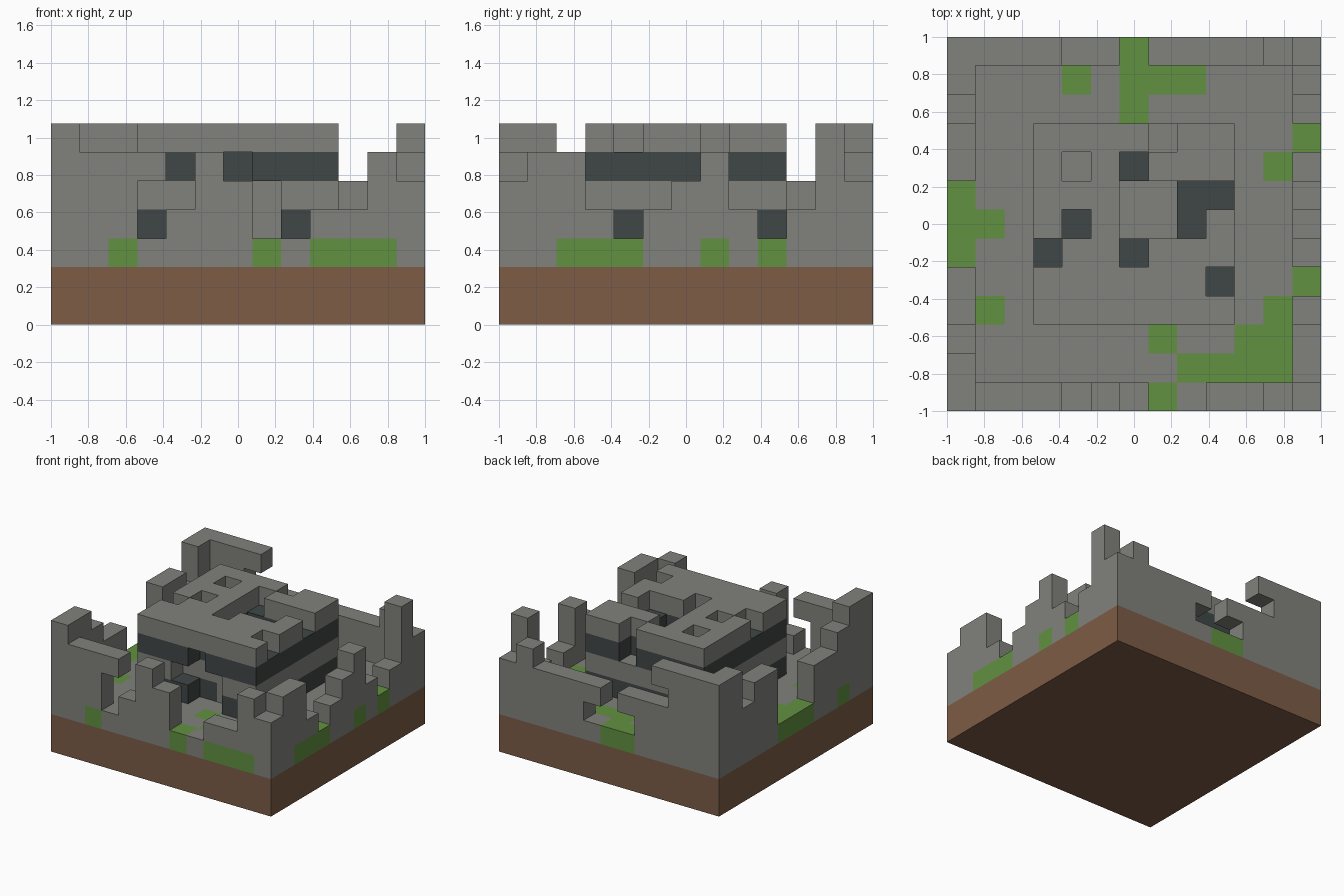
import bpy, bmesh
from mathutils import Vector

if "Cube" in bpy.data.objects:
    bpy.data.objects.remove(bpy.data.objects["Cube"], do_unlink=True)

N = 13            # blocks along each side
U = 2 / N         # block size


def material(name, rgb):
    m = bpy.data.materials.new(name)
    m.use_nodes = True
    col = (*rgb, 1)
    m.diffuse_color = col
    m.node_tree.nodes["Principled BSDF"].inputs["Base Color"].default_value = col
    return m


STONE = material("grey stone", (0.22, 0.22, 0.205))
SOIL = material("brown soil", (0.205, 0.107, 0.061))
GRASS = material("green grass", (0.122, 0.283, 0.053))
DARK = material("dark slate", (0.051, 0.061, 0.061))

# Outward axis, then two in-plane axes in counter-clockwise order
AXES = [(Vector(a), Vector(b), Vector(c)) for a, b, c in (
    ((1, 0, 0), (0, 1, 0), (0, 0, 1)),
    ((0, 1, 0), (0, 0, 1), (1, 0, 0)),
    ((0, 0, 1), (1, 0, 0), (0, 1, 0)))]


def build(name, cells, mat, solid):
    """Turn grid cells into one mesh, keeping only exposed faces."""
    bm = bmesh.new()
    for cell in sorted(cells):
        centre = Vector(cell) + Vector((0.5, 0.5, 0.5))
        for n, u, v in AXES:
            for s in (1, -1):
                near = tuple(int(round(k)) for k in Vector(cell) + n * s)
                if near in solid:
                    continue
                ring = [(-1, -1), (1, -1), (1, 1), (-1, 1)][::s]
                bm.faces.new([bm.verts.new(
                    (centre + (n * s + u * p + v * q) / 2) * U - Vector((1, 1, 0)))
                    for p, q in ring])
    bmesh.ops.remove_doubles(bm, verts=bm.verts, dist=U / 100)
    bmesh.ops.dissolve_limit(bm, angle_limit=0.01, verts=bm.verts, edges=bm.edges)
    mesh = bpy.data.meshes.new(name)
    bm.to_mesh(mesh)
    bm.free()
    mesh.materials.append(mat)
    bpy.context.collection.objects.link(bpy.data.objects.new(name, mesh))


# Soil base, two blocks deep
soil = {(i, j, k) for i in range(N) for j in range(N) for k in range(2)}

# Ground layer: rows from back to front, g = grass
GROUND = """
.....gg......
....g.ggg....
......g......
............g
...........g.
g...........g
gg...........
g............
............g
.g.........gg
g......g..ggg
........gggg.
..g....g.ggg.
""".split()
grass, paving = set(), set()
for r, row in enumerate(GROUND):
    for i, ch in enumerate(row):
        (grass if ch == "g" else paving).add((i, N - 1 - r, 2))

# Ruined curtain wall: total height of each column along each side
wall = set()
SIDES = {
    "7666465334465": lambda t: (t, 0),
    "7775533355565": lambda t: (t, N - 1),
    "7765533366577": lambda t: (0, t),
    "5664345643475": lambda t: (N - 1, t),
}
for heights, place in SIDES.items():
    for t, h in enumerate(heights):
        wall |= {(*place(t), k) for k in range(3, int(h))}

# Gaps under overhanging blocks, and the overhangs themselves
wall -= {(3, 0, 3), (3, 0, 4)}
wall |= {(3, N - 1, 6), (5, N - 1, 4)}
wall -= {(7, N - 1, 3)}
wall = wall | {(7, N - 1, 4)}

# Central keep, bottom layer to roof; s = stone, d = slate
KEEP = [
    "ddddddd ddddddd ddddddd ddddddd ddddddd ddddsdd ddd..dd",
    "sssssss sssssss sssssss sssssss sssssss sssssss ss...ss",
    "dddd.dd d.ddddd ddd..dd ddd..dd ddddddd ddddddd ddd.ddd",
    "ssss.ss s.s.sss sss.... s.s...s .ss.sss ssssss. sssssss",
]
keep = {"s": set(), "d": set()}
for level, rows in enumerate(KEEP):
    for r, row in enumerate(rows.split()):
        for i, ch in enumerate(row):
            if ch != ".":
                keep[ch].add((i + 3, 9 - r, level + 3))

solid = soil | grass | paving | wall | keep["s"] | keep["d"]
build("soil_base", soil, SOIL, solid)
build("stone_paving", paving, STONE, solid)
build("grass_patches", grass, GRASS, solid)
build("ruined_outer_wall", wall, STONE, solid)
build("keep_stone_courses", keep["s"], STONE, solid)
build("keep_slate_courses", keep["d"], DARK, solid)
